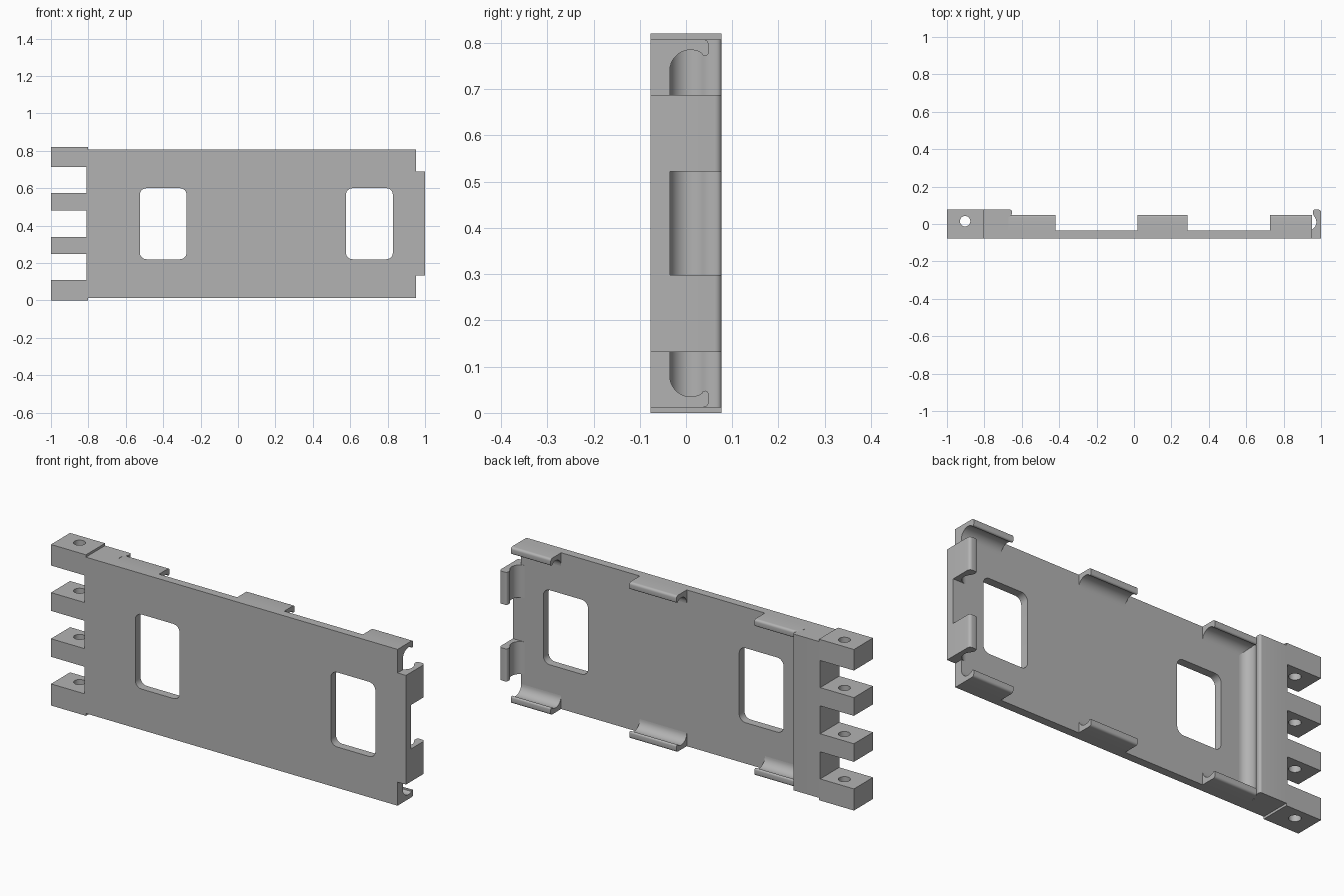
import bpy, bmesh, math
from mathutils import Matrix

if "Cube" in bpy.data.objects:
    bpy.data.objects.remove(bpy.data.objects["Cube"], do_unlink=True)

grey = bpy.data.materials.new("plain_grey")
grey.use_nodes = True
GREY = (0.45, 0.45, 0.45, 1)
grey.diffuse_color = GREY
grey.node_tree.nodes["Principled BSDF"].inputs["Base Color"].default_value = GREY

FRONT, FLOOR, BACK = -0.077, -0.035, 0.077   # depth levels in y
LOW, HIGH = 0.012, 0.808                     # plate edges in z
MID = (LOW + HIGH) / 2

# Axis maps: profile (u, v, depth) to world
XY = Matrix.Identity(4)
XZ = Matrix(((1, 0, 0, 0), (0, 0, 1, 0), (0, 1, 0, 0), (0, 0, 0, 1)))
YZ = Matrix(((0, 0, 1, 0), (1, 0, 0, 0), (0, 1, 0, 0), (0, 0, 0, 1)))


def arc(cx, cy, r, start, end, steps=10):
    angles = [math.radians(start + (end - start) * i / steps) for i in range(steps + 1)]
    return [(cx + r * math.cos(a), cy + r * math.sin(a)) for a in angles]


def rounded_rect(x0, x1, y0, y1, r):
    return (arc(x1 - r, y1 - r, r, 0, 90, 6) + arc(x0 + r, y1 - r, r, 90, 180, 6)
            + arc(x0 + r, y0 + r, r, 180, 270, 6) + arc(x1 - r, y0 + r, r, 270, 360, 6))


def extrude(name, loops, start, end, axes):
    """Extrude an outline (first loop) with optional holes (other loops)."""
    curve = bpy.data.curves.new(name, 'CURVE')
    curve.dimensions = '2D'
    curve.fill_mode = 'BOTH'
    curve.extrude = (end - start) / 2
    for loop in loops:
        spline = curve.splines.new('POLY')
        spline.points.add(len(loop) - 1)
        for point, (u, v) in zip(spline.points, loop):
            point.co = (u, v, 0, 1)
        spline.use_cyclic_u = True
    temp = bpy.data.objects.new(name + "_outline", curve)
    mesh = bpy.data.meshes.new_from_object(temp)
    bpy.data.objects.remove(temp)
    bpy.data.curves.remove(curve)
    mesh.name = name

    bm = bmesh.new()
    bm.from_mesh(mesh)
    bmesh.ops.remove_doubles(bm, verts=bm.verts, dist=1e-5)
    bm.transform(axes @ Matrix.Translation((0, 0, (start + end) / 2)))
    bmesh.ops.recalc_face_normals(bm, faces=bm.faces)
    bm.to_mesh(mesh)
    bm.free()
    mesh.materials.clear()
    mesh.materials.append(grey)

    obj = bpy.data.objects.new(name, mesh)
    bpy.context.collection.objects.link(obj)
    bpy.ops.object.select_all(action='DESELECT')
    obj.select_set(True)
    bpy.context.view_layer.objects.active = obj
    bpy.ops.object.shade_smooth_by_angle(angle=math.radians(32))
    return obj


# Main plate with two rounded windows and a stepped right edge
outline = [(-0.81, LOW), (0.953, LOW), (0.953, 0.132), (1, 0.132),
           (1, 0.688), (0.953, 0.688), (0.953, HIGH), (-0.81, HIGH)]
windows = [rounded_rect(x0, x1, 0.22, 0.6, 0.035)
           for x0, x1 in ((-0.525, -0.275), (0.577, 0.828))]
extrude("plate", [outline] + windows, FRONT, FLOOR, XZ)

# Hooked lip shared by the end tabs and the hinge block (hook opens toward -u)
hook = (arc(0.93, 0.01, 0.045, -90, 42, 14)
        + [(0.956, 0.055)] + arc(0.967, 0.066, 0.011, 180, 90, 5))

# Two end tabs
tab = hook + arc(0.985, 0.062, 0.015, 90, 0, 6) + [(1, FLOOR)]
for side, z0, z1 in (("lower", 0.132, 0.298), ("upper", 0.522, 0.688)):
    extrude(side + "_end_tab", [tab], z0, z1, XY)

# Hinge block with the mirrored lip
block = [(0.303 - u, v) for u, v in hook] + [(-0.81, BACK), (-0.81, FLOOR)]
extrude("hinge_block", [block], LOW, HIGH, XY)

# Curved side clips, mirrored top and bottom
clip = ([(FLOOR, HIGH)] + arc(0.01, 0.74, 0.045, 180, 58, 12)
        + arc(0.041, 0.78, 0.008, 230, 360, 6) + arc(0.037, 0.796, 0.012, 0, 90, 5))
mirrored = [(y, 2 * MID - z) for y, z in clip]
for place, x0, x1 in (("hinge", -0.67, -0.42), ("middle", 0.02, 0.285), ("end", 0.728, 0.953)):
    extrude(place + "_upper_clip", [clip], x0, x1, YZ)
    extrude(place + "_lower_clip", [mirrored], x0, x1, YZ)

# Hinge fingers with pin holes; the outer pair reach a little further in
pin_hole = arc(-0.903, 0.015, 0.028, 0, 345, 23)
fingers = ((0, 0.11, -0.803), (0.248, 0.34, -0.81), (0.482, 0.575, -0.81), (0.713, 0.82, -0.803))
for i, (z0, z1, inner) in enumerate(fingers, 1):
    body = [(-1, FRONT), (inner, FRONT), (inner, BACK), (-1, BACK)]
    extrude(f"hinge_finger_{i}", [body, pin_hole], z0, z1, XY)
